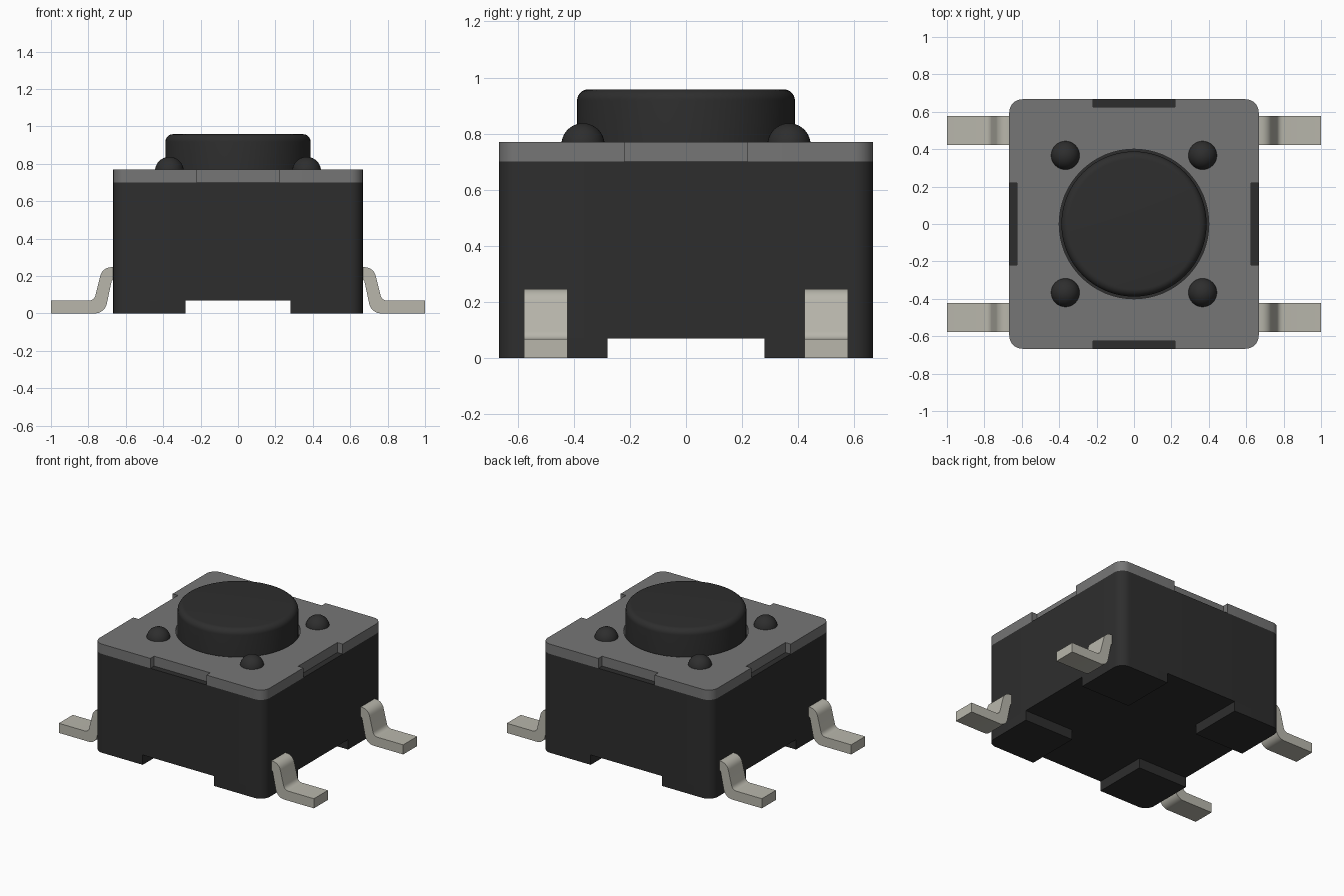
import bpy, bmesh, math
from mathutils import Vector

if "Cube" in bpy.data.objects:
    bpy.data.objects.remove(bpy.data.objects["Cube"], do_unlink=True)

HALF = 0.667       # half width of the housing
ROUND = 0.07       # vertical corner radius
BASE, RIM, TOP = 0.07, 0.70, 0.77
QUADRANTS = [(1, 1), (-1, 1), (-1, -1), (1, -1)]


def material(name, rgb):
    m = bpy.data.materials.new(name)
    m.use_nodes = True
    m.diffuse_color = (*rgb, 1)
    m.node_tree.nodes["Principled BSDF"].inputs["Base Color"].default_value = (*rgb, 1)
    return m


black = material("black plastic", (0.027, 0.027, 0.027))
grey = material("grey metal cover", (0.18, 0.18, 0.18))
silver = material("silver lead", (0.48, 0.47, 0.41))


def finish(bm, name, mat, smooth=35):
    bmesh.ops.recalc_face_normals(bm, faces=bm.faces[:])
    mesh = bpy.data.meshes.new(name)
    bm.to_mesh(mesh)
    bm.free()
    mesh.materials.append(mat)
    ob = bpy.data.objects.new(name, mesh)
    bpy.context.collection.objects.link(ob)
    bpy.ops.object.select_all(action="DESELECT")
    ob.select_set(True)
    bpy.context.view_layer.objects.active = ob
    bpy.ops.object.shade_smooth_by_angle(angle=math.radians(smooth))
    return ob


def arc(cx, cy, r, start, end, steps):
    angles = [math.radians(start + (end - start) * i / steps) for i in range(steps + 1)]
    return [(cx + r * math.cos(a), cy + r * math.sin(a)) for a in angles]


def corner(quadrant):
    sx, sy = QUADRANTS[quadrant]
    c = HALF - ROUND
    return arc(sx * c, sy * c, ROUND, 90 * quadrant, 90 * quadrant + 90, 8)


def prism(bm, loops, z0, z1):
    """Extrude an outline, with optional inner hole loops, from z0 to z1."""
    edges = []
    for loop in loops:
        vs = [bm.verts.new((x, y, z0)) for x, y in loop]
        edges += [bm.edges.new((v, vs[i - 1])) for i, v in enumerate(vs)]
    if len(loops) == 1:
        faces = [bm.faces.new(vs)]
    else:
        fill = bmesh.ops.triangle_fill(bm, edges=edges, use_beauty=True)
        faces = [f for f in fill["geom"] if isinstance(f, bmesh.types.BMFace)]
    out = bmesh.ops.extrude_face_region(bm, geom=faces, use_keep_orig=True)["geom"]
    verts = [g for g in out if isinstance(g, bmesh.types.BMVert)]
    bmesh.ops.translate(bm, verts=verts, vec=(0, 0, z1 - z0))


def lathe(name, profile, mat, location=(0, 0), steps=64):
    bm = bmesh.new()
    vs = [bm.verts.new((r, 0, z)) for r, z in profile]
    edges = [bm.edges.new(pair) for pair in zip(vs, vs[1:])]
    bmesh.ops.spin(bm, geom=vs + edges, cent=(0, 0, 0), axis=(0, 0, 1),
                   angle=math.tau, steps=steps)
    bmesh.ops.remove_doubles(bm, verts=bm.verts[:], dist=0.0001)
    ob = finish(bm, name, mat)
    ob.location = (*location, 0)
    return ob


# Housing block with rounded upright corners
bm = bmesh.new()
prism(bm, [[p for q in range(4) for p in corner(q)]], BASE, RIM)
finish(bm, "housing", black)

# Four square feet, leaving a cross-shaped recess underneath
bm = bmesh.new()
inner = 0.28
for q, (sx, sy) in enumerate(QUADRANTS):
    ends = [(sx * HALF, sy * inner), (sx * inner, sy * HALF)]
    if sx * sy < 0:
        ends.reverse()
    prism(bm, [[(sx * inner, sy * inner), ends[0], *corner(q), ends[1]]], 0, BASE)
finish(bm, "housing_feet", black)

# Metal cover with a notch in each side and a hole for the button
bm = bmesh.new()
outline = []
notch, depth = 0.22, 0.042
for q in range(4):
    outline += corner(q)
    turn = math.radians(90 * q)
    for x, y in [(notch, HALF), (notch, HALF - depth), (-notch, HALF - depth), (-notch, HALF)]:
        outline.append((x * math.cos(turn) - y * math.sin(turn),
                        x * math.sin(turn) + y * math.cos(turn)))
prism(bm, [outline, arc(0, 0, 0.4, 0, 360, 64)[:-1]], RIM, TOP)
finish(bm, "cover_plate", grey)

# Round push button with a softened top edge
edge = 0.04
lathe("push_button", [(0.388, RIM), *arc(0.388 - edge, 0.958 - edge, edge, 0, 90, 8),
                      (0, 0.958)], black)

# Domed rivets at the cover corners
dome = [(0.077, RIM + 0.05)] + arc(0, 0.76, 0.077, 0, 90, 10)
for sx, sy in QUADRANTS:
    place = ("right" if sx < 0 else "left") + ("_front" if sy < 0 else "_back")
    lathe("rivet_" + place, dome, black, (sx * 0.367, sy * 0.367), 32)


# Bent gull-wing leads: side profile extruded across the width
profile = [(0.62, 0.247), *arc(0.678, 0.187, 0.06, 90, 12, 8),
           *arc(0.797, 0.103, 0.035, 192, 270, 6), (1, 0.068), (1, 0),
           *arc(0.765, 0.065, 0.065, 270, 192, 8),
           *arc(0.659, 0.165, 0.018, 12, 90, 4), (0.62, 0.183)]
for sx, sy in QUADRANTS:
    bm = bmesh.new()
    face = bm.faces.new([bm.verts.new((sx * x, sy * 0.422, z)) for x, z in profile])
    out = bmesh.ops.extrude_face_region(bm, geom=[face], use_keep_orig=True)["geom"]
    bmesh.ops.translate(bm, verts=[g for g in out if isinstance(g, bmesh.types.BMVert)],
                        vec=Vector((0, sy * 0.156, 0)))
    place = ("right" if sx < 0 else "left") + ("_front" if sy < 0 else "_back")
    finish(bm, "lead_" + place, silver)
